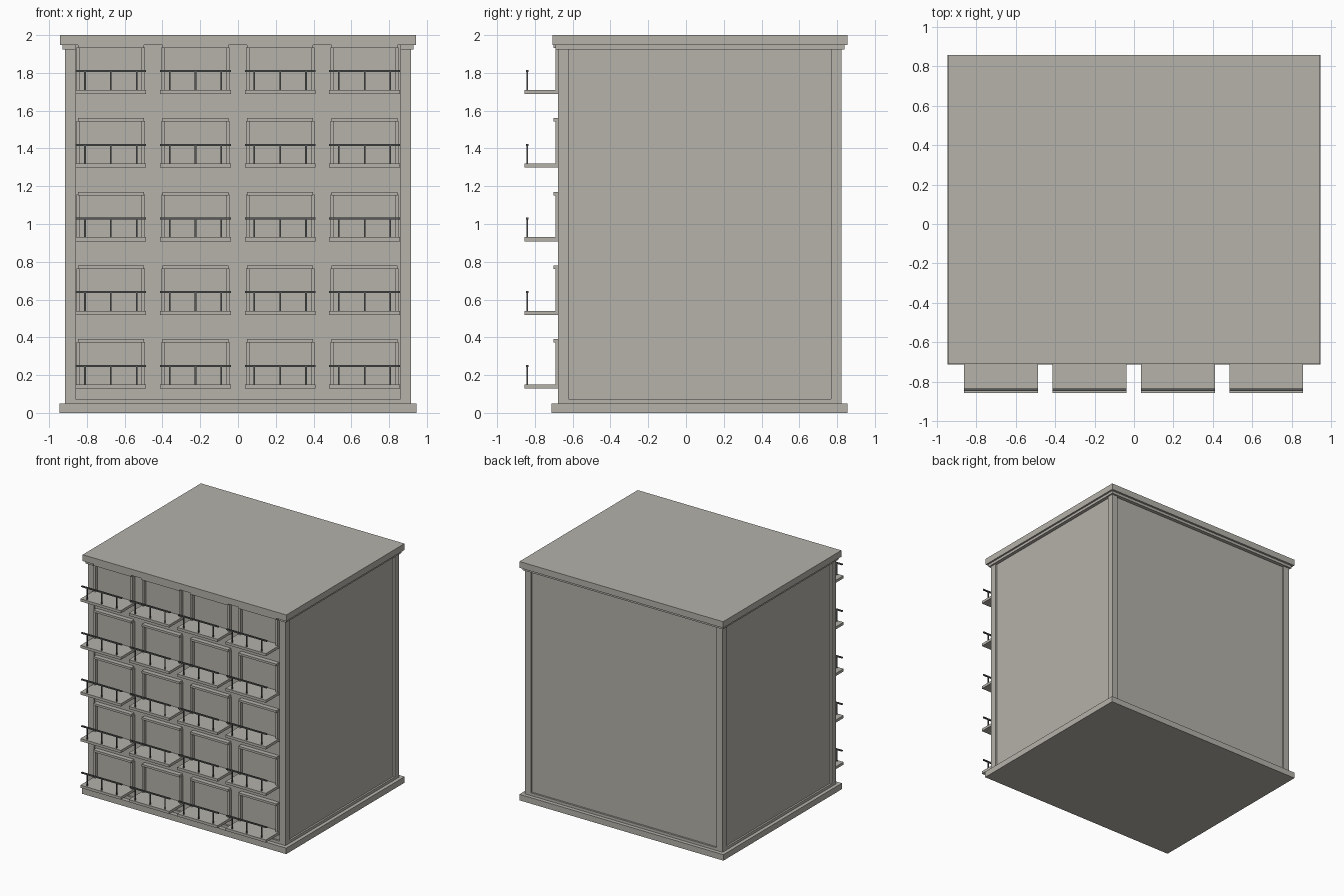
import bpy, bmesh

if "Cube" in bpy.data.objects:
    bpy.data.objects.remove(bpy.data.objects["Cube"])


def material(name, rgb):
    m = bpy.data.materials.new(name)
    m.diffuse_color = (*rgb, 1)
    m.use_nodes = True
    m.node_tree.nodes["Principled BSDF"].inputs["Base Color"].default_value = m.diffuse_color
    return m


CONCRETE = material("warm grey concrete", (0.46, 0.445, 0.40))
METAL = material("dark grey metal", (0.10, 0.105, 0.105))


def boxes(name, parts, mat):
    """One object made of boxes given as (x0, x1, y0, y1, z0, z1)."""
    bm = bmesh.new()
    for x0, x1, y0, y1, z0, z1 in parts:
        vs = bmesh.ops.create_cube(bm, size=1)["verts"]
        for v in vs:
            v.co.x = x1 if v.co.x > 0 else x0
            v.co.y = y1 if v.co.y > 0 else y0
            v.co.z = z1 if v.co.z > 0 else z0
    me = bpy.data.meshes.new(name)
    bm.to_mesh(me)
    bm.free()
    me.materials.append(mat)
    ob = bpy.data.objects.new(name, me)
    bpy.context.collection.objects.link(ob)
    return ob


W, F, B = 0.915, -0.678, 0.823      # half width, front and back of the body
D = 0.015                           # depth of the wall recess
P = 0.056                           # corner pillar width
BAYS = (-0.673, -0.225, 0.223, 0.670)
FLOORS = [0.15 + 0.39 * i for i in range(5)]

# Plinth, wall core and roof
boxes("plinth", [(-0.945, 0.945, -0.712, 0.855, 0, 0.05)], CONCRETE)
boxes("walls", [(-W + D, W - D, F + D, B - D, 0.05, 1.95)], CONCRETE)
boxes("roof_slab", [(-0.943, 0.943, -0.708, 0.856, 1.947, 2.0)], CONCRETE)

# Corner pillars
boxes("corner_pillars",
      [(x, x + P, y, y + P, 0.05, 1.947)
       for x in (-W, W - P) for y in (F, B - P)], CONCRETE)

# Low border along the foot of each wall
boxes("wall_border", [(-W + P, W - P, F, F + P, 0.05, 0.073),
                      (-W + P, W - P, B - P, B, 0.05, 0.073),
                      (-W, -W + P, F + P, B - P, 0.05, 0.073),
                      (W - P, W, F + P, B - P, 0.05, 0.073)], CONCRETE)

# Lower cornice on the sides and back, returning round the front corners
boxes("cornice", [(-0.928, -W + P, -0.692, 0.838, 1.925, 1.947),
                  (W - P, 0.928, -0.692, 0.838, 1.925, 1.947),
                  (-W + P, W - P, B - P, 0.838, 1.925, 1.947)], CONCRETE)

frames, slabs, rails = [], [], []
for z in FLOORS:
    for c in BAYS:
        # Window surround: two jambs and a projecting lintel
        for s in (-1, 1):
            m = c + s * 0.172
            frames.append((m - 0.009, m + 0.009, -0.692, F + 0.03, z - 0.01, z + 0.225))
        frames.append((c - 0.175, c + 0.175, -0.702, F + 0.03, z + 0.222, z + 0.24))
        # Balcony slab
        slabs.append((c - 0.187, c + 0.187, -0.856, F + 0.03, z - 0.022, z))
        # Handrail and posts
        rails.append((c - 0.187, c + 0.187, -0.846, -0.834, z + 0.094, z + 0.104))
        for dx in (-0.137, 0, 0.137):
            rails.append((c + dx - 0.004, c + dx + 0.004, -0.844, -0.836, z - 0.005, z + 0.096))

boxes("window_surrounds", frames, CONCRETE)
boxes("balcony_slabs", slabs, CONCRETE)
boxes("balcony_railings", rails, METAL)
